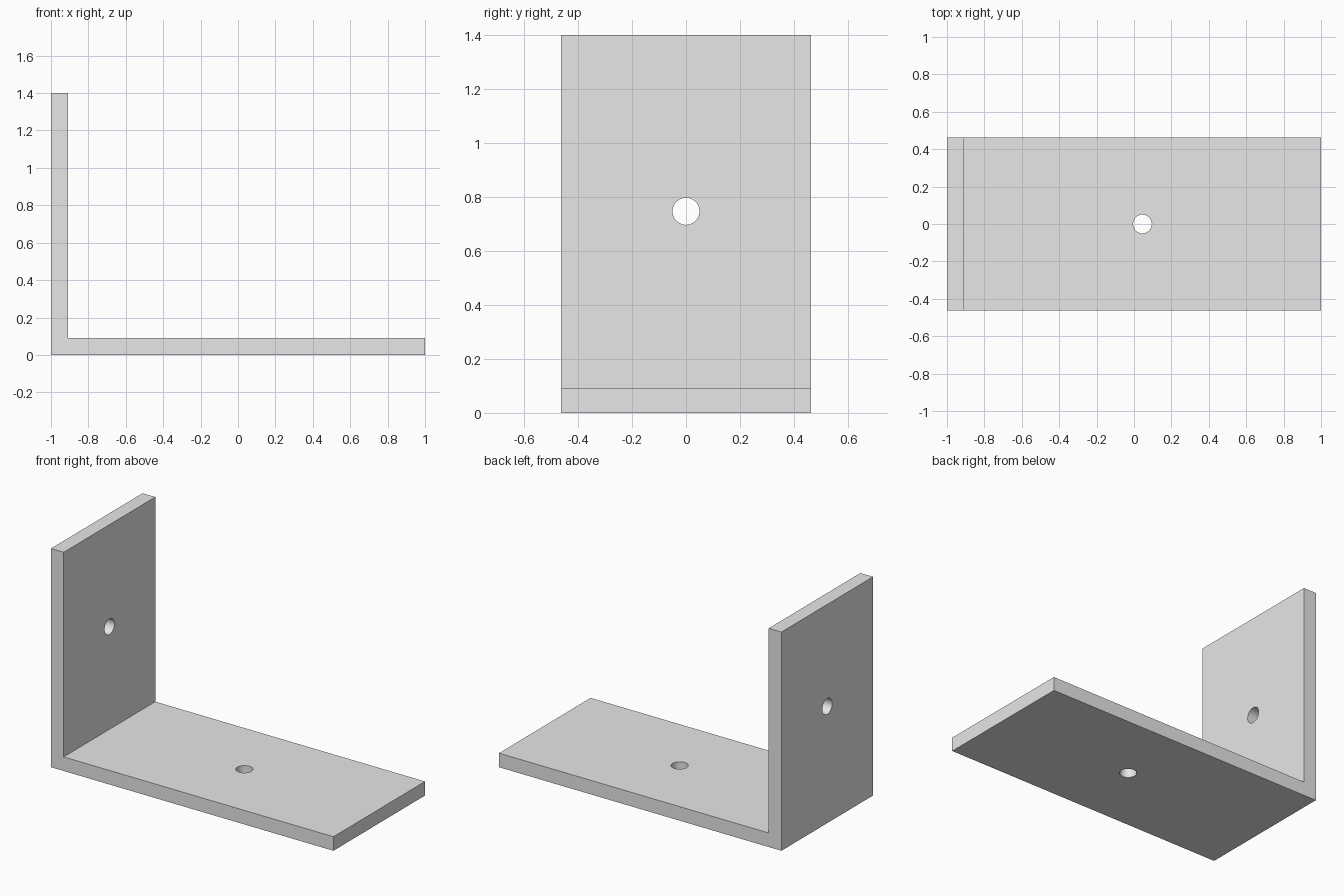
import bpy
import bmesh
from math import pi, radians
from mathutils import Matrix

cube = bpy.data.objects.get("Cube")
if cube:
    bpy.data.objects.remove(cube, do_unlink=True)

WIDTH, HEIGHT, THICK = 0.926, 1.4, 0.09
HOLE_RADIUS = 0.05

# Plain grey metal
grey = bpy.data.materials.new("light_grey")
grey.use_nodes = True
colour = (0.8, 0.8, 0.8, 1)
grey.diffuse_color = colour
grey.node_tree.nodes["Principled BSDF"].inputs["Base Color"].default_value = colour


def make_object(name, bm):
    bmesh.ops.recalc_face_normals(bm, faces=bm.faces)
    mesh = bpy.data.meshes.new(name)
    bm.to_mesh(mesh)
    bm.free()
    mesh.materials.append(grey)
    obj = bpy.data.objects.new(name, mesh)
    bpy.context.collection.objects.link(obj)
    return obj


# Angle bracket: L profile extruded across its width
inner = THICK - 1
profile = [(-1, 0), (1, 0), (1, THICK), (inner, THICK), (inner, HEIGHT), (-1, HEIGHT)]
bm = bmesh.new()
face = bm.faces.new([bm.verts.new((x, -WIDTH / 2, z)) for x, z in profile])
swept = bmesh.ops.extrude_face_region(bm, geom=[face])["geom"]
bmesh.ops.translate(bm, vec=(0, WIDTH, 0),
                    verts=[v for v in swept if isinstance(v, bmesh.types.BMVert)])
bracket = make_object("angle_bracket", bm)


# Screw holes: one through each leg
def drill(name, centre, rotation):
    bm = bmesh.new()
    bmesh.ops.create_cone(bm, cap_ends=True, segments=48, radius1=HOLE_RADIUS,
                          radius2=HOLE_RADIUS, depth=THICK * 3,
                          matrix=Matrix.Translation(centre) @ rotation)
    cutter = make_object(name, bm)
    cutter.hide_render = True
    cutter.hide_set(True)
    cut = bracket.modifiers.new(name, "BOOLEAN")
    cut.operation = "DIFFERENCE"
    cut.solver = "EXACT"
    cut.object = cutter
    bpy.context.view_layer.objects.active = bracket
    bracket.select_set(True)
    bpy.ops.object.modifier_apply(modifier=cut.name)
    bpy.data.objects.remove(cutter, do_unlink=True)


drill("base_hole_cutter", (0.045, 0, THICK / 2), Matrix.Identity(4))
drill("upright_hole_cutter", (-1 + THICK / 2, 0, 0.747), Matrix.Rotation(pi / 2, 4, "Y"))

# Smooth hole walls with sharp rims
bpy.ops.object.select_all(action="DESELECT")
bracket.select_set(True)
bpy.context.view_layer.objects.active = bracket
bpy.ops.object.shade_smooth_by_angle(angle=radians(30))
